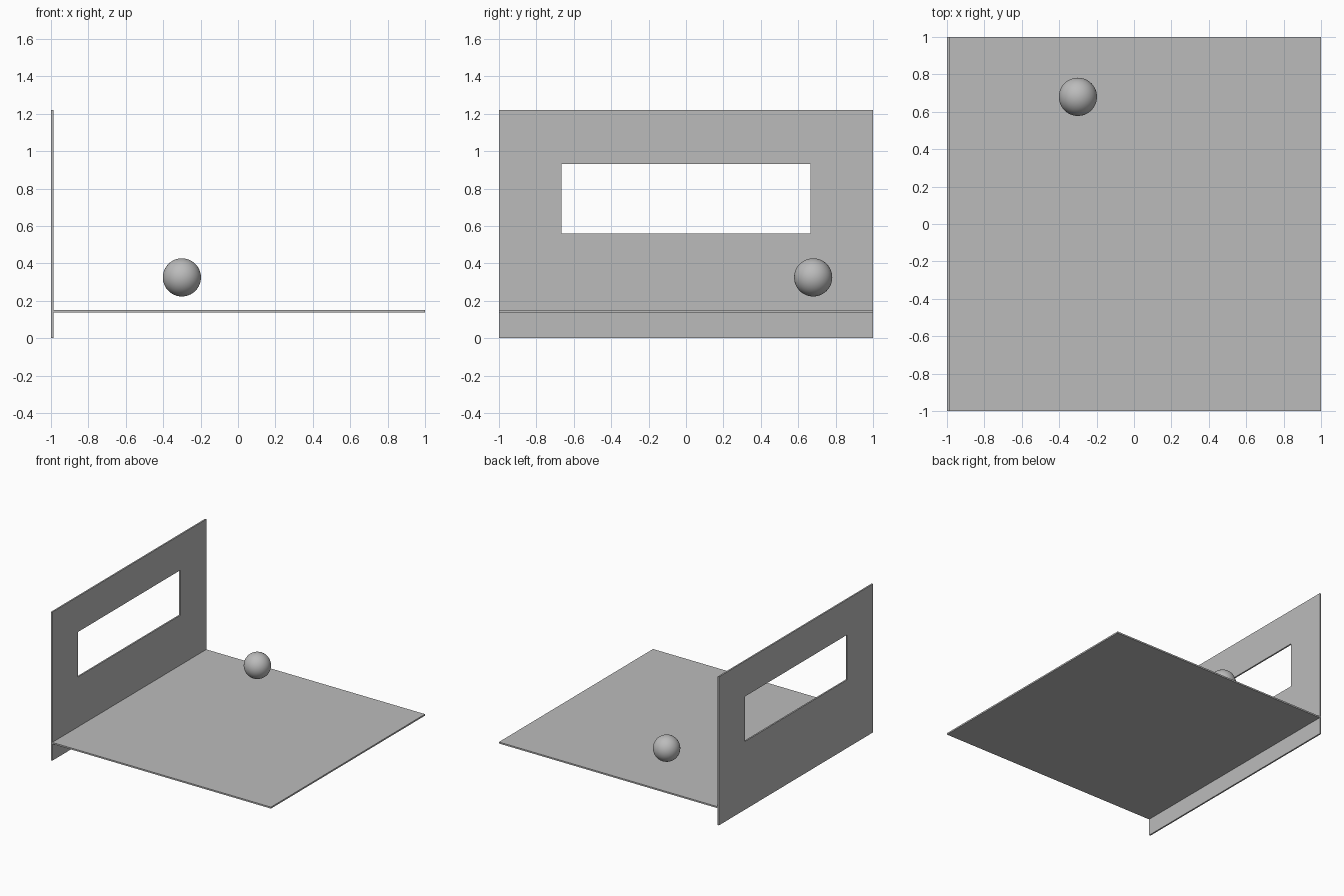
import bpy

if "Cube" in bpy.data.objects:
    bpy.data.objects.remove(bpy.data.objects["Cube"])

grey = bpy.data.materials.new("plain grey")
grey.diffuse_color = (0.5, 0.5, 0.5, 1)
grey.use_nodes = True
grey.node_tree.nodes["Principled BSDF"].inputs["Base Color"].default_value = grey.diffuse_color


def mesh_object(name, verts, faces):
    me = bpy.data.meshes.new(name)
    me.from_pydata(verts, [], faces)
    me.materials.append(grey)
    ob = bpy.data.objects.new(name, me)
    bpy.context.collection.objects.link(ob)
    return ob


def rect(x, y, z0, z1):
    return [(x, -y, z0), (x, y, z0), (x, y, z1), (x, -y, z1)]


# Upright wall with a rectangular window opening: outer and inner loops on both sides
T = 0.0125
x0, x1 = -1.0, -1.0 + T
verts = []
for x in (x1, x0):
    verts += rect(x, 1.0, 0.0, 1.22) + rect(x, 0.665, 0.56, 0.93)
faces = []
for i in range(4):
    j = (i + 1) % 4
    faces += [(i, j, 4 + j, 4 + i),                # inner side frame
              (8 + j, 8 + i, 12 + i, 12 + j),      # outer side frame
              (j, i, 8 + i, 8 + j),                # outer rim
              (4 + i, 4 + j, 12 + j, 12 + i)]      # window reveal
mesh_object("window_wall", verts, faces)

# Thin floor slab butted against the wall
mesh_object("floor_slab", rect(x1, 1.0, 0.1375, 0.15) + rect(1.0, 1.0, 0.1375, 0.15),
            [(3, 2, 1, 0), (4, 5, 6, 7), (0, 1, 5, 4),
             (1, 2, 6, 5), (2, 3, 7, 6), (3, 0, 4, 7)])
for ob in bpy.data.objects:
    bpy.context.view_layer.objects.active = ob
    bpy.ops.object.mode_set(mode='EDIT')
    bpy.ops.mesh.select_all(action='SELECT')
    bpy.ops.mesh.normals_make_consistent(inside=False)
    bpy.ops.object.mode_set(mode='OBJECT')

# Ball floating above the floor
bpy.ops.mesh.primitive_uv_sphere_add(segments=48, ring_count=24, radius=0.102,
                                     location=(-0.30, 0.68, 0.325))
ball = bpy.context.object
ball.name = "ball"
ball.data.materials.append(grey)
bpy.ops.object.shade_smooth()
